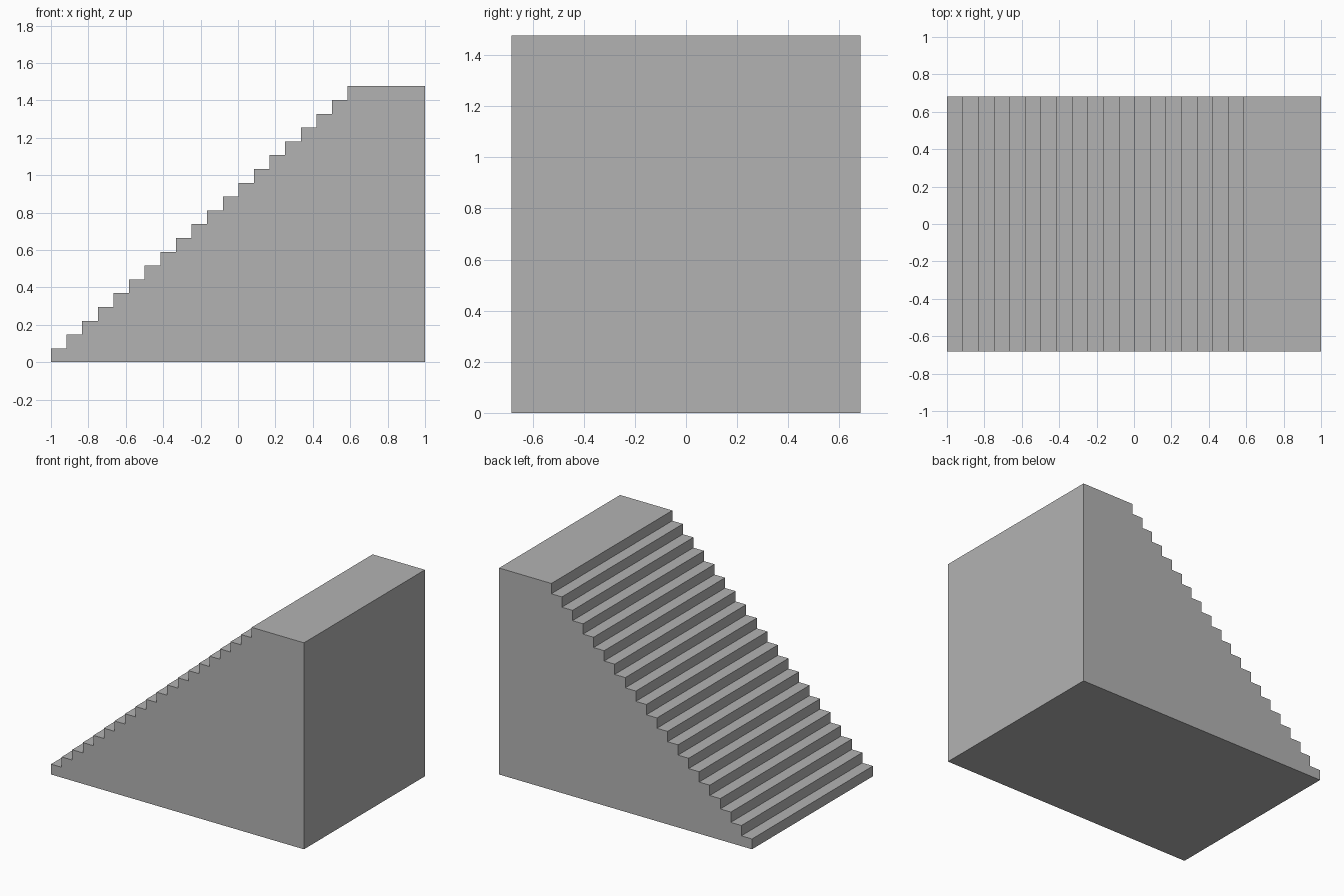
import bpy
import bmesh

# Remove the default cube
cube = bpy.data.objects.get("Cube")
if cube:
    bpy.data.objects.remove(cube, do_unlink=True)

# Plain grey material
GREY = (0.45, 0.45, 0.45, 1.0)
mat = bpy.data.materials.new("plain grey")
mat.use_nodes = True
mat.diffuse_color = GREY
mat.node_tree.nodes["Principled BSDF"].inputs["Base Color"].default_value = GREY

# Stair dimensions
STEPS = 20
HEIGHT = 1.476
RISE = HEIGHT / STEPS
RUN = 0.0835
HALF_WIDTH = 0.683

# Side profile: stepped slope climbing to a top landing
profile = [(1, 0), (-1, 0)]
for i in range(STEPS):
    x = -1 + i * RUN
    if i:
        profile.append((x, i * RISE))
    profile.append((x, (i + 1) * RISE))
profile.append((1, HEIGHT))

# Extrude the profile across the width into a solid block
bm = bmesh.new()
side = bm.faces.new([bm.verts.new((x, -HALF_WIDTH, z)) for x, z in profile])
result = bmesh.ops.extrude_face_region(bm, geom=[side], use_keep_orig=True)
moved = [g for g in result["geom"] if isinstance(g, bmesh.types.BMVert)]
bmesh.ops.translate(bm, verts=moved, vec=(0, 2 * HALF_WIDTH, 0))
bmesh.ops.recalc_face_normals(bm, faces=bm.faces)

mesh = bpy.data.meshes.new("staircase")
bm.to_mesh(mesh)
bm.free()
mesh.materials.append(mat)
staircase = bpy.data.objects.new("staircase", mesh)
bpy.context.collection.objects.link(staircase)
